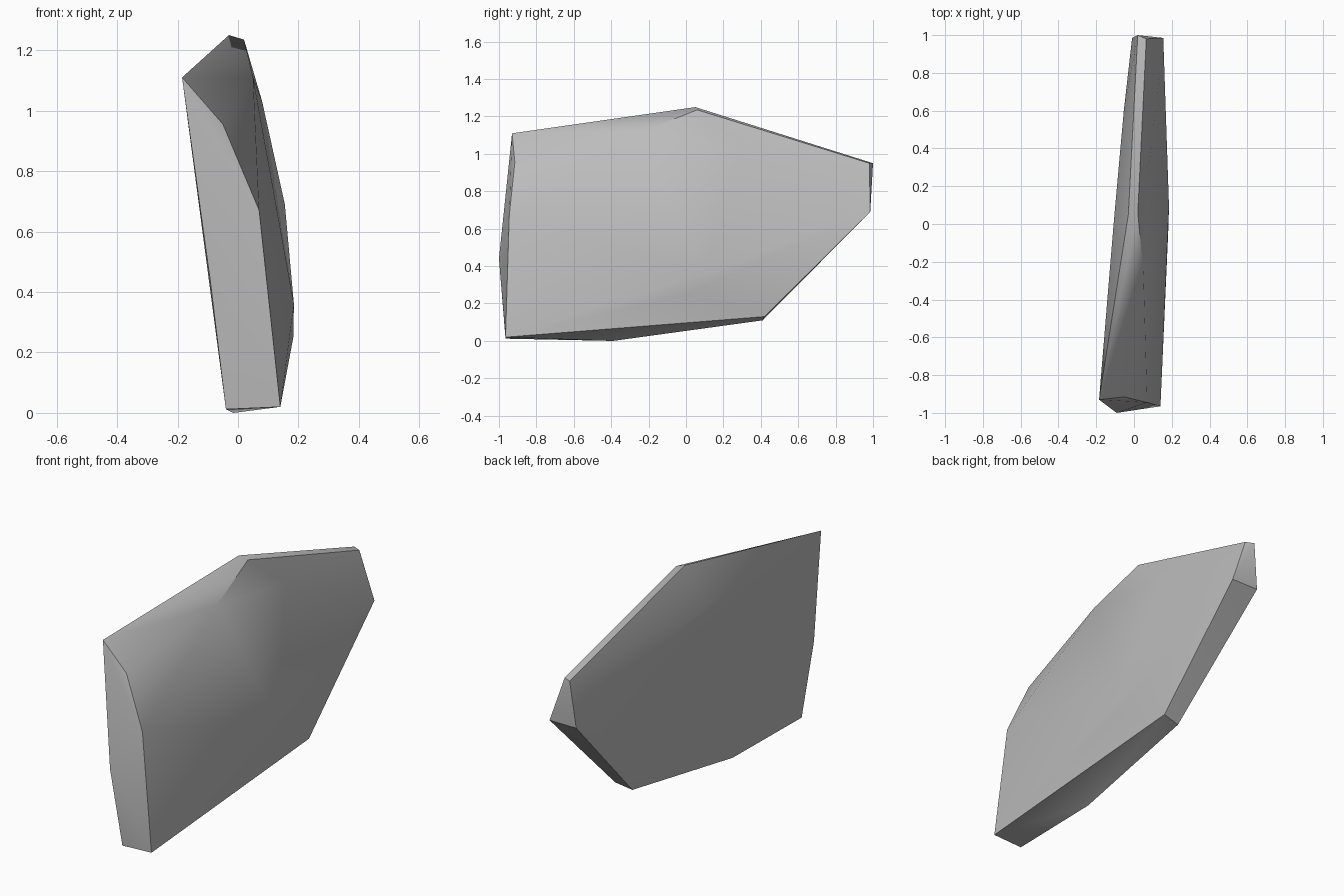
import bpy, bmesh, math

cube = bpy.data.objects.get("Cube")
if cube:
    bpy.data.objects.remove(cube, do_unlink=True)

# Plain grey stone
stone = bpy.data.materials.new("stone_grey")
stone.use_nodes = True
grey = (0.5, 0.5, 0.5, 1.0)
stone.diffuse_color = grey
stone.node_tree.nodes["Principled BSDF"].inputs["Base Color"].default_value = grey

# Rim of the left broad side, from the lower front corner round over the top
left_rim = [
    (0.14, -0.965, 0.02), (0.07, -0.945, 0.67), (-0.05, -0.915, 0.955),
    (0.05, -0.26, 1.11), (0.02, 0.06, 1.235), (0.065, 0.98, 0.95),
    (0.155, 0.985, 0.69), (0.145, 0.42, 0.13),
]
# Rim of the right broad side, in the same order
right_rim = [
    (-0.04, -0.965, 0.012), (-0.092, -1.0, 0.44), (-0.185, -0.93, 1.11),
    (-0.03, 0.05, 1.25), (0.02, 1.0, 0.95), (-0.01, 0.985, 0.69),
    (0.045, 0.41, 0.11), (-0.015, -0.39, 0.0),
]
# Gentle swelling of the two broad sides
left_swell = [(0.08, 0.3, 1.03), (0.185, 0.1, 0.36), (0.183, 0.0, 0.25)]
right_swell = [(-0.108, 0.0, 1.0), (-0.054, 0.6, 0.85)]

# Skin the slab over its corners
bm = bmesh.new()
for co in left_rim + right_rim + left_swell + right_swell:
    bm.verts.new(co)
bmesh.ops.convex_hull(bm, input=bm.verts[:])
bmesh.ops.delete(bm, geom=[v for v in bm.verts if not v.link_faces], context='VERTS')
bmesh.ops.recalc_face_normals(bm, faces=bm.faces[:])

mesh = bpy.data.meshes.new("stone_slab")
bm.to_mesh(mesh)
bm.free()
mesh.materials.append(stone)
slab = bpy.data.objects.new("stone_slab", mesh)
bpy.context.collection.objects.link(slab)

# Soft broad sides, crisp rims
bpy.ops.object.select_all(action='DESELECT')
slab.select_set(True)
bpy.context.view_layer.objects.active = slab
bpy.ops.object.shade_smooth_by_angle(angle=math.radians(35))
